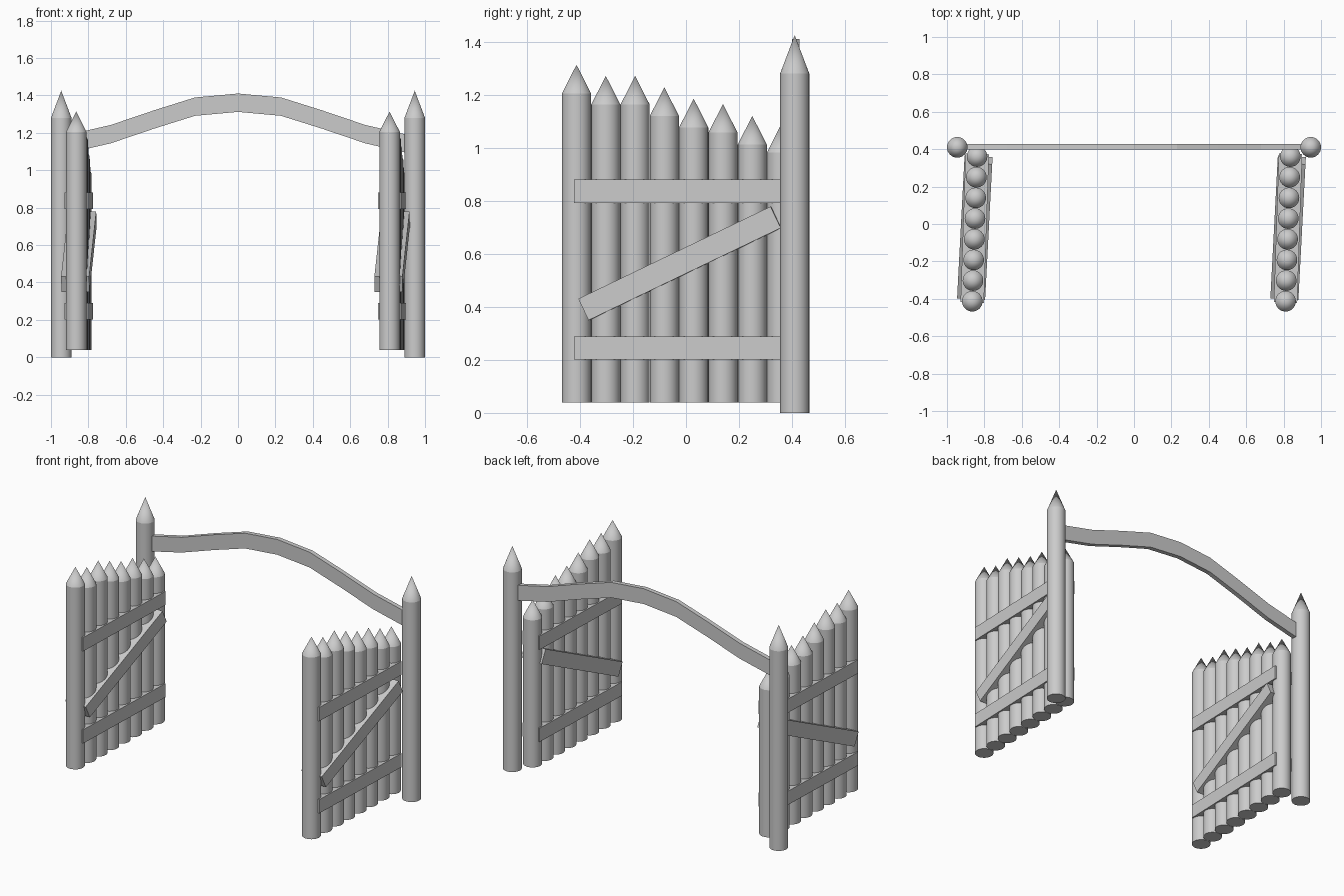
import bpy, bmesh
from math import sin, cos, pi, atan2, hypot
from mathutils import Matrix

if "Cube" in bpy.data.objects:
    bpy.data.objects.remove(bpy.data.objects["Cube"])

R, SIDES = 0.055, 32


def finish(bm, name, smooth=False):
    bmesh.ops.recalc_face_normals(bm, faces=bm.faces)
    me = bpy.data.meshes.new(name)
    bm.to_mesh(me)
    bm.free()
    ob = bpy.data.objects.new(name, me)
    bpy.context.collection.objects.link(ob)
    if smooth:
        bpy.ops.object.select_all(action='DESELECT')
        ob.select_set(True)
        bpy.context.view_layer.objects.active = ob
        bpy.ops.object.shade_smooth_by_angle(angle=0.26)
    return ob


def stake(name, x, y, bottom, shoulder, tip):
    """Round pole with a pointed top."""
    bm = bmesh.new()
    rings = [[bm.verts.new((x + R * cos(2 * pi * i / SIDES), y + R * sin(2 * pi * i / SIDES), z))
              for i in range(SIDES)] for z in (bottom, shoulder)]
    apex = bm.verts.new((x, y, tip))
    bm.faces.new(rings[0])
    for i in range(SIDES):
        j = (i + 1) % SIDES
        bm.faces.new((rings[0][i], rings[0][j], rings[1][j], rings[1][i]))
        bm.faces.new((rings[1][i], rings[1][j], apex))
    return finish(bm, name, True)


def board(name, start, end, thick, width):
    """Box running between two points, thick sideways, width upwards."""
    dx, dy, dz = (b - a for a, b in zip(start, end))
    run = hypot(dx, dy)
    mid = [(a + b) / 2 for a, b in zip(start, end)]
    bm = bmesh.new()
    bmesh.ops.create_cube(bm, size=1)
    m = (Matrix.Translation(mid) @ Matrix.Rotation(-atan2(dx, dy), 4, 'Z')
         @ Matrix.Rotation(atan2(dz, run), 4, 'X')
         @ Matrix.Diagonal((thick, hypot(run, dz), width, 1)))
    bmesh.ops.transform(bm, matrix=m, verts=bm.verts)
    return finish(bm, name)


# Tall gate posts
for side, s in (("left", -1), ("right", 1)):
    stake(f"{side}_post", s * 0.945, 0.41, 0, 1.28, 1.425)

# Two open gate leaves, both slanted the same way
shoulders = (1.205, 1.163, 1.163, 1.12, 1.077, 1.057, 1.012, 0.983)
for side, cx in (("left", -0.851), ("right", 0.824)):
    for i, h in enumerate(shoulders):
        y = -0.413 + i * 0.1105
        stake(f"{side}_gate_stake_{i + 1}", cx + 0.033 * y, y, 0.04, h, h + 0.108)
    # horizontal rails
    for label, z in (("lower", 0.245), ("upper", 0.836)):
        board(f"{side}_gate_{label}_rail", (cx - 0.014, -0.42, z), (cx + 0.013, 0.375, z), 0.125, 0.088)
    # diagonal brace
    board(f"{side}_gate_brace", (cx - 0.019, -0.383, 0.39), (cx + 0.019, 0.342, 0.738), 0.15, 0.09)

# Arched beam between the posts
half = [(0.23, 1.34), (0.45, 1.271), (0.68, 1.193), (0.81, 1.163), (0.905, 1.141)]
path = [(-x, z) for x, z in reversed(half)] + [(0, 1.361)] + half
bm = bmesh.new()
sections = [[bm.verts.new((x, y, z + dz)) for y, dz in
             ((0.399, -0.049), (0.428, -0.049), (0.428, 0.049), (0.399, 0.049))] for x, z in path]
for a, b in zip(sections, sections[1:]):
    for i in range(4):
        j = (i + 1) % 4
        bm.faces.new((a[i], a[j], b[j], b[i]))
bm.faces.new(sections[0])
bm.faces.new(sections[-1])
finish(bm, "arched_beam")
